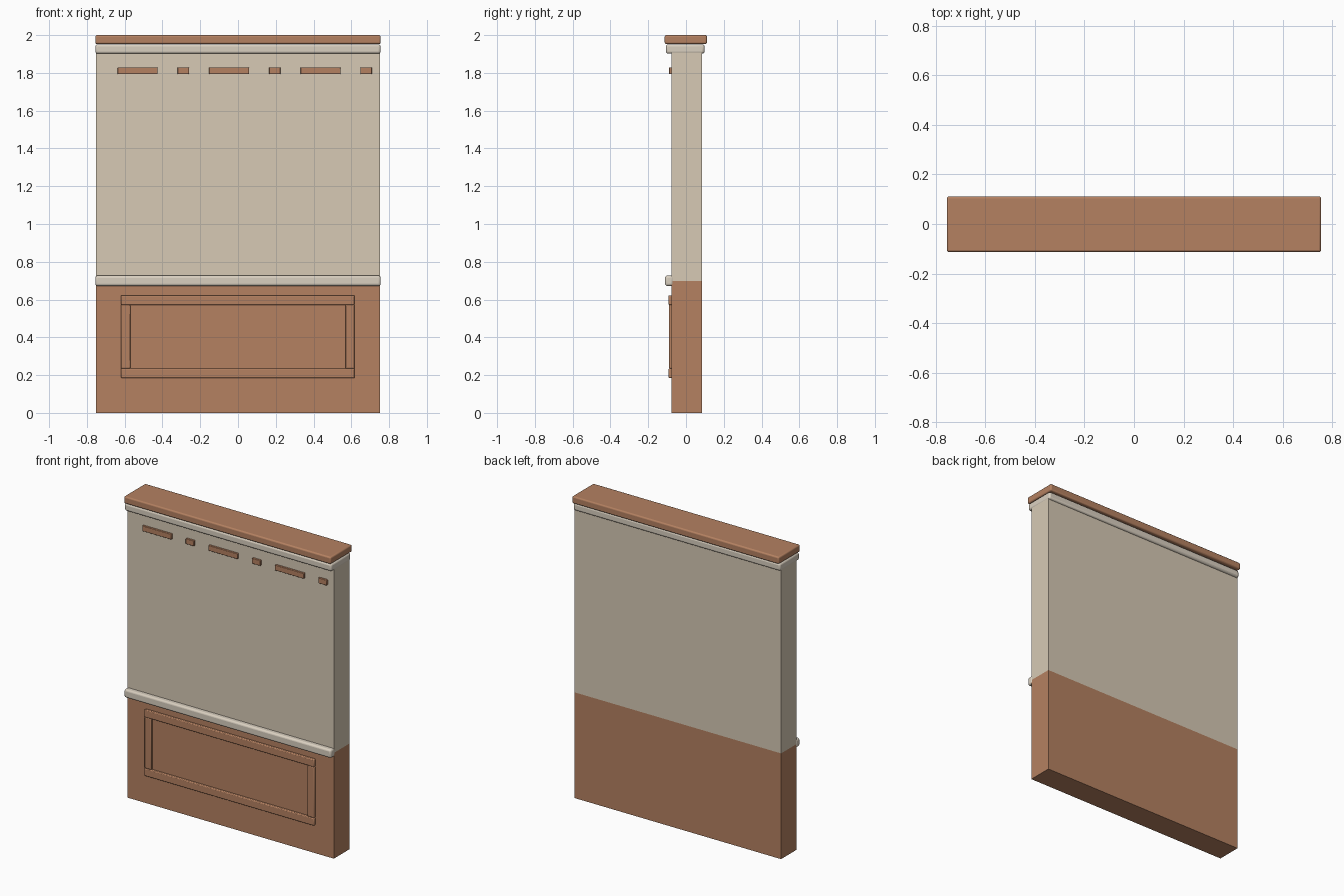
import bpy

cube = bpy.data.objects.get("Cube")
if cube:
    bpy.data.objects.remove(cube, do_unlink=True)


def make_material(name, rgb):
    mat = bpy.data.materials.new(name)
    mat.use_nodes = True
    color = (*rgb, 1.0)
    mat.diffuse_color = color
    mat.node_tree.nodes["Principled BSDF"].inputs["Base Color"].default_value = color
    return mat


plaster = make_material("cream plaster", (0.68, 0.59, 0.46))
trim = make_material("pale trim", (0.70, 0.63, 0.53))
wood = make_material("warm wood", (0.46, 0.22, 0.12))


def box(name, x, y, z, mat, bevel=0.0, segments=3):
    """Box spanning the (low, high) ranges, with optionally rounded edges."""
    spans = (x, y, z)
    bpy.ops.mesh.primitive_cube_add(size=1, location=[(a + b) / 2 for a, b in spans])
    obj = bpy.context.object
    obj.name = name
    obj.scale = [b - a for a, b in spans]
    bpy.ops.object.transform_apply(location=False, rotation=False, scale=True)
    obj.data.materials.append(mat)
    if bevel:
        mod = obj.modifiers.new("rounded edges", "BEVEL")
        mod.width = bevel
        mod.segments = segments
        bpy.ops.object.shade_smooth_by_angle()
    return obj


FRONT, BACK = -0.077, 0.085
SPLIT = 0.697
full = (-0.755, 0.755)
wall = (-0.753, 0.753)

# Wall body: wooden lower half, plaster upper half
box("lower_wall", wall, (FRONT, BACK), (0, SPLIT), wood)
box("upper_wall", wall, (FRONT, BACK), (SPLIT, 1.92), plaster)

# Top moulding and cap
box("top_moulding", full, (-0.106, 0.098), (1.902, 1.951), trim, 0.012)
box("top_cap", full, (-0.113, 0.111), (1.953, 2.0), wood, 0.009)

# Chair rail across the front
box("chair_rail", full, (-0.111, FRONT + 0.01), (0.672, 0.727), trim, 0.012)

# Raised frame on the wooden panel
for name, z in (("frame_top_rail", 0.572), ("frame_bottom_rail", 0.185)):
    box(name, (-0.62, 0.618), (-0.093, FRONT + 0.01), (z, z + 0.05), wood, 0.005, 2)
for name, x in (("frame_right_stile", -0.62), ("frame_left_stile", 0.568)):
    box(name, (x, x + 0.05), (-0.09, FRONT + 0.01), (0.235, 0.572), wood, 0.005, 2)

# Row of alternating long and short raised dashes
for i in range(3):
    start = -0.637 + i * 0.484
    for name, offset, length in (("long_dash", 0, 0.212), ("short_dash", 0.317, 0.061)):
        x = start + offset
        box(f"{name}_{i + 1}", (x, x + length), (-0.09, FRONT + 0.01),
            (1.793, 1.829), wood, 0.003, 2)
